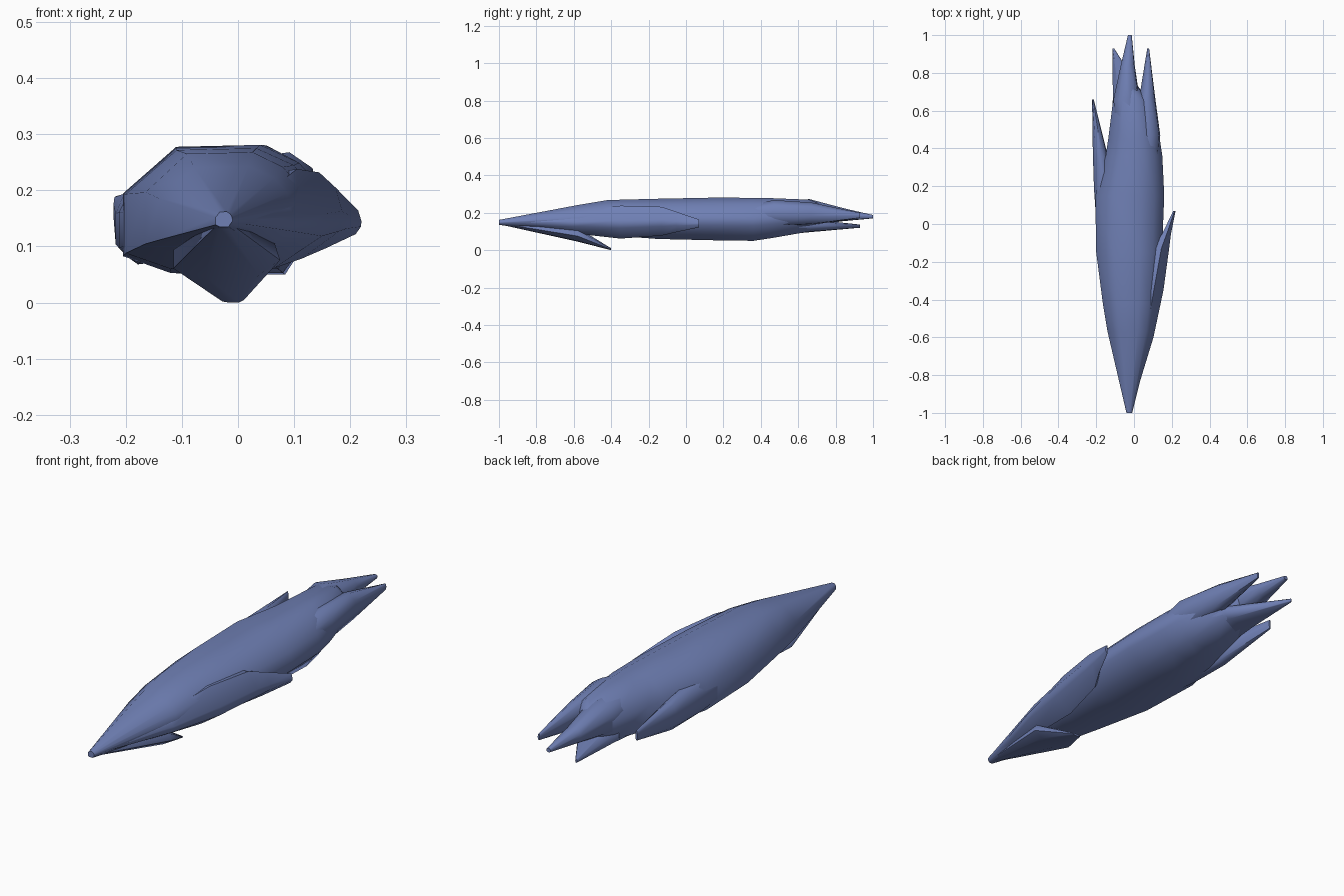
import bpy, bmesh, math

blue = bpy.data.materials.new("slate blue")
blue.diffuse_color = (0.16, 0.215, 0.46, 1)

# irregular faceted cross-section of the body, in a unit box (x, z)
BODY = [(0.0, 0.13), (0.23, 0.0), (0.78, 0.0), (0.88, 0.2), (1.0, 0.35),
        (1.0, 0.53), (0.96, 0.68), (0.86, 0.86), (0.67, 1.0),
        (0.26, 0.985), (0.0, 0.62)]
# simpler cross-section for the splinters
SHARD = [(0.0, 0.2), (0.3, 0.0), (0.8, 0.05), (1.0, 0.4),
         (0.95, 0.8), (0.6, 1.0), (0.2, 0.95), (0.0, 0.65)]
# slanted cross-section for the right side splinter
FIN = [(0.0, 0.15), (0.15, 0.0), (0.94, 0.32), (1.0, 0.55),
       (0.52, 1.0), (0.0, 0.95)]


def loft(name, profile, sections):
    """Sections are (y, x min, x max, z min, z max)."""
    bm = bmesh.new()
    rings = [[bm.verts.new((x0 + u * (x1 - x0), y, z0 + v * (z1 - z0)))
              for u, v in profile] for y, x0, x1, z0, z1 in sections]
    n = len(profile)
    for a, b in zip(rings, rings[1:]):
        for i in range(n):
            j = (i + 1) % n
            bm.faces.new((a[i], a[j], b[j], b[i]))
    bm.faces.new(rings[0])
    bm.faces.new(rings[-1])
    bmesh.ops.recalc_face_normals(bm, faces=bm.faces[:])
    mesh = bpy.data.meshes.new(name)
    bm.to_mesh(mesh)
    bm.free()
    mesh.materials.append(blue)
    obj = bpy.data.objects.new(name, mesh)
    bpy.context.collection.objects.link(obj)
    bpy.ops.object.select_all(action='DESELECT')
    obj.select_set(True)
    bpy.context.view_layer.objects.active = obj
    bpy.ops.object.shade_smooth_by_angle(angle=math.radians(60))


# long tapered body
loft("shard_body", BODY, [
    (-1.0, -0.04, -0.01, 0.135, 0.162),
    (-0.57, -0.14, 0.098, 0.092, 0.243),
    (-0.42, -0.165, 0.12, 0.08, 0.268),
    (-0.15, -0.20, 0.148, 0.06, 0.275),
    (0.15, -0.205, 0.16, 0.053, 0.281),
    (0.36, -0.15, 0.15, 0.05, 0.28),
    (0.46, -0.135, 0.135, 0.065, 0.278),
    (0.66, -0.11, 0.085, 0.10, 0.27),
    (0.74, -0.085, 0.0, 0.15, 0.24)])

# rear splinters
loft("rear_middle_splinter", SHARD, [
    (0.46, -0.09, 0.05, 0.15, 0.255),
    (0.66, -0.109, 0.03, 0.13, 0.273),
    (0.84, -0.07, 0.004, 0.155, 0.225),
    (1.0, -0.032, -0.012, 0.17, 0.188)])
loft("rear_right_splinter", SHARD, [
    (0.28, 0.0, 0.125, 0.12, 0.23),
    (0.47, 0.02, 0.139, 0.125, 0.268),
    (0.67, 0.028, 0.112, 0.135, 0.255),
    (0.93, 0.07, 0.08, 0.172, 0.2)])
loft("rear_lower_splinter", SHARD, [
    (0.42, -0.12, 0.10, 0.075, 0.18),
    (0.67, -0.112, 0.06, 0.097, 0.165),
    (0.93, -0.114, -0.105, 0.12, 0.137)])

# side splinters
loft("left_side_splinter", SHARD, [
    (-0.2, -0.185, -0.1, 0.09, 0.19),
    (0.19, -0.212, -0.10, 0.068, 0.212),
    (0.38, -0.218, -0.143, 0.08, 0.20),
    (0.66, -0.222, -0.213, 0.145, 0.19)])
loft("right_side_splinter", FIN, [
    (-0.97, -0.03, -0.01, 0.137, 0.157),
    (-0.6, 0.02, 0.103, 0.09, 0.205),
    (-0.35, 0.05, 0.156, 0.062, 0.238),
    (-0.13, 0.10, 0.186, 0.078, 0.232),
    (-0.05, 0.15, 0.196, 0.097, 0.205),
    (0.07, 0.208, 0.22, 0.122, 0.164)])

# splinter under the front
loft("underside_splinter", SHARD, [
    (-0.97, -0.04, -0.012, 0.132, 0.15),
    (-0.58, -0.115, 0.075, 0.046, 0.12),
    (-0.40, -0.028, 0.01, 0.0, 0.01)])
